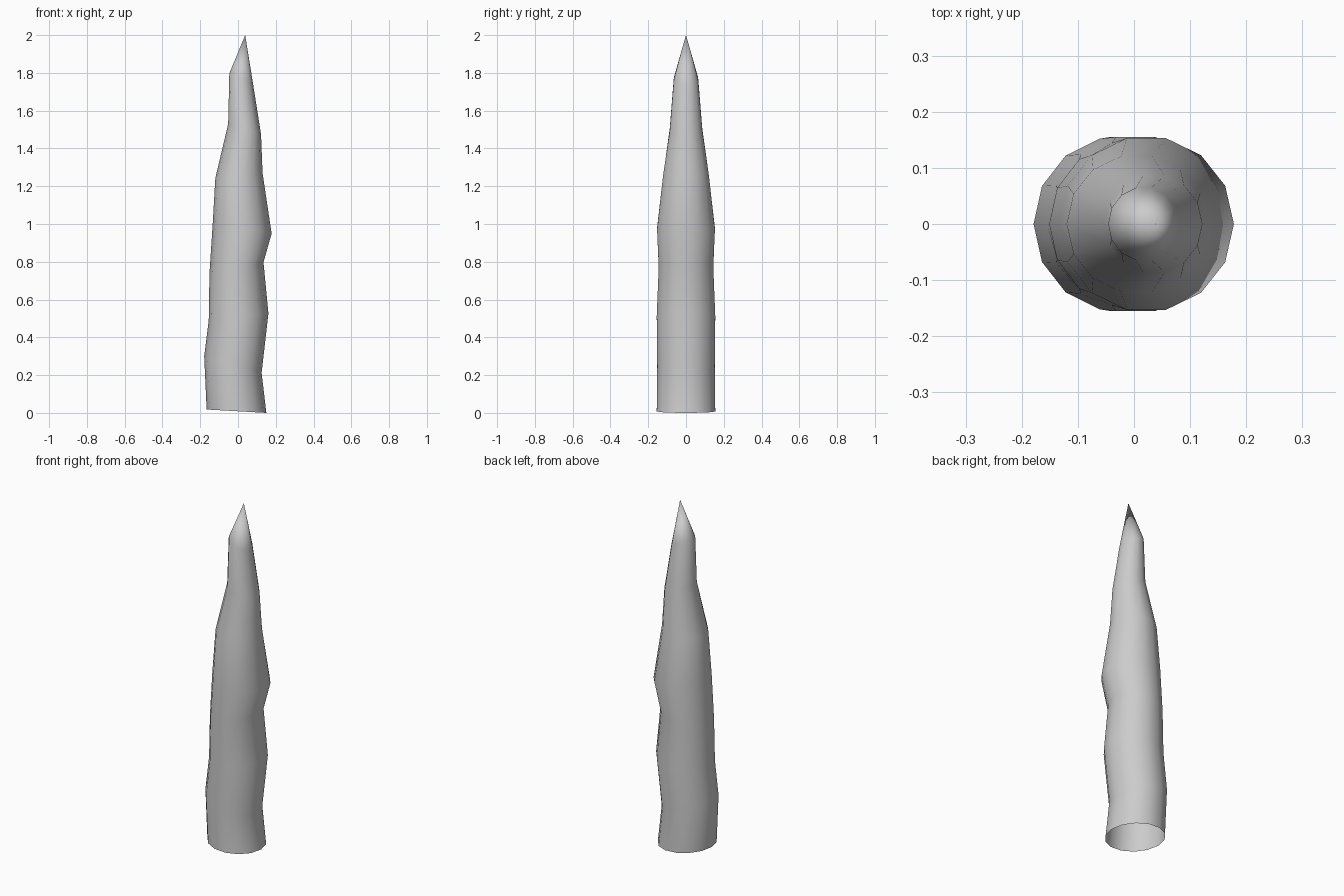
import bpy, bmesh
from math import cos, sin, pi

if "Cube" in bpy.data.objects:
    bpy.data.objects.remove(bpy.data.objects["Cube"])

SIDES = 14
# Tilted rings: left x, left z, right x, right z, radius in y
rings = [
    (-0.166, 0.018, 0.150, 0.000, 0.159),
    (-0.179, 0.300, 0.125, 0.212, 0.156),
    (-0.155, 0.490, 0.161, 0.527, 0.159),
    (-0.151, 0.740, 0.135, 0.797, 0.148),
    (-0.134, 1.000, 0.178, 0.950, 0.157),
    (-0.120, 1.243, 0.130, 1.270, 0.124),
    (-0.052, 1.530, 0.122, 1.475, 0.088),
    (-0.046, 1.797, 0.080, 1.740, 0.066),
]
TIP = (0.038, 0, 2.0)

# Stalagmite spike: rings skinned together, open at the bottom
bm = bmesh.new()
loops = []
for lx, lz, rx, rz, r in rings:
    loop = []
    for i in range(SIDES):
        a = 2 * pi * i / SIDES
        t = (1 + cos(a)) / 2
        loop.append(bm.verts.new((lx + (rx - lx) * t, r * sin(a), lz + (rz - lz) * t)))
    loops.append(loop)
for low, high in zip(loops, loops[1:]):
    for i in range(SIDES):
        j = (i + 1) % SIDES
        bm.faces.new((low[i], low[j], high[j], high[i]))

# Pointed tip
tip = bm.verts.new(TIP)
for i in range(SIDES):
    bm.faces.new((loops[-1][i], loops[-1][(i + 1) % SIDES], tip))
for f in bm.faces:
    f.smooth = True

mesh = bpy.data.meshes.new("spike")
bm.to_mesh(mesh)
bm.free()
spike = bpy.data.objects.new("spike", mesh)
bpy.context.collection.objects.link(spike)
